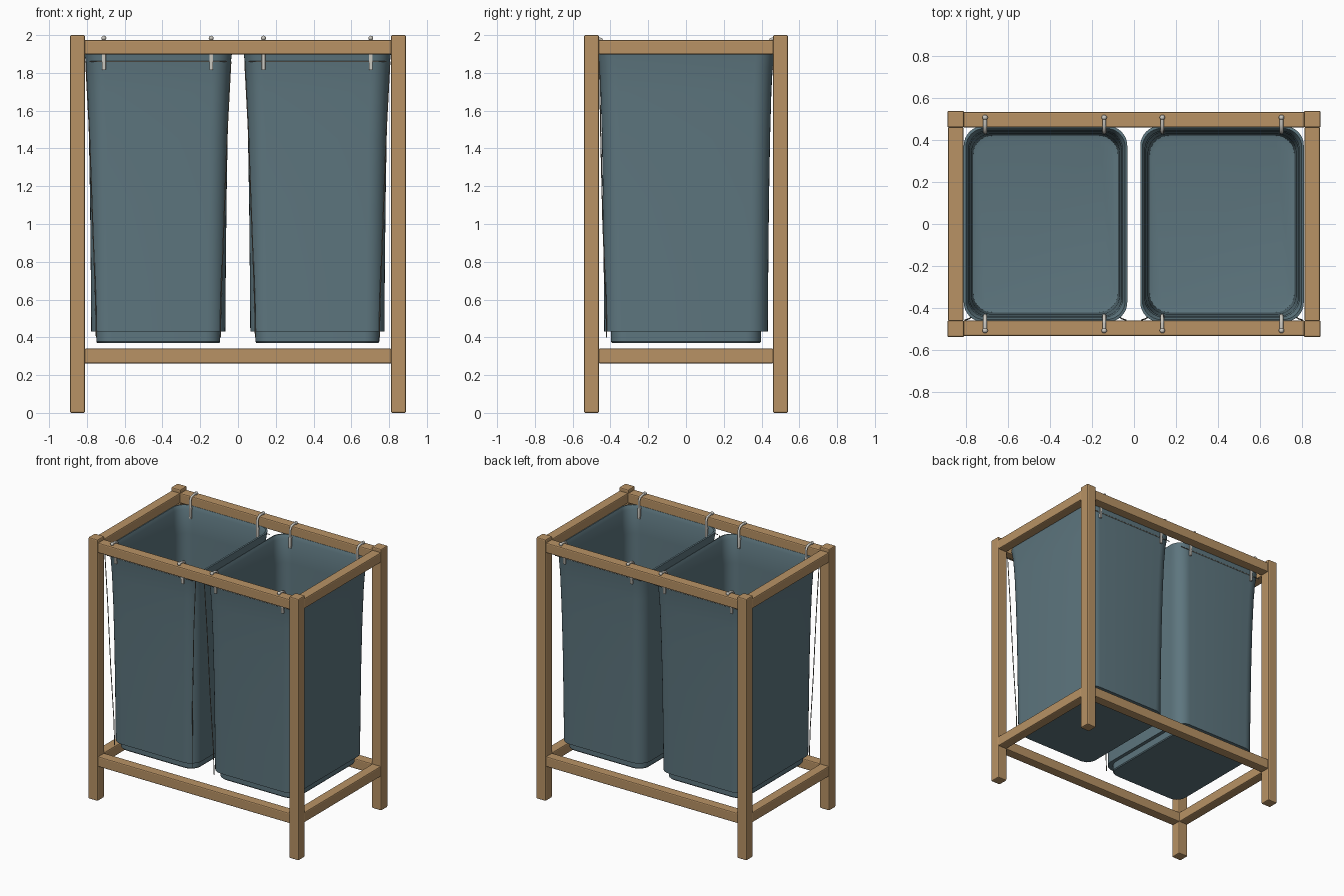
import bpy, bmesh, math
from mathutils import Vector

if "Cube" in bpy.data.objects:
    bpy.data.objects.remove(bpy.data.objects["Cube"])


def material(name, rgb):
    m = bpy.data.materials.new(name)
    m.diffuse_color = (*rgb, 1)
    m.use_nodes = True
    m.node_tree.nodes["Principled BSDF"].inputs["Base Color"].default_value = m.diffuse_color
    return m


WOOD = material("wood", (0.48, 0.29, 0.13))
FABRIC = material("fabric", (0.11, 0.18, 0.21))
METAL = material("metal", (0.6, 0.58, 0.53))
THREAD = material("thread", (0.25, 0.24, 0.2))


def finish(name, bm, mat, smooth=False):
    bmesh.ops.recalc_face_normals(bm, faces=bm.faces)
    me = bpy.data.meshes.new(name)
    bm.to_mesh(me)
    bm.free()
    ob = bpy.data.objects.new(name, me)
    bpy.context.collection.objects.link(ob)
    me.materials.append(mat)
    if smooth:
        bpy.ops.object.select_all(action='DESELECT')
        ob.select_set(True)
        bpy.context.view_layer.objects.active = ob
        bpy.ops.object.shade_smooth_by_angle(angle=math.radians(35))
    return ob


def box(name, lo, hi, mat, bevel=0.008):
    bm = bmesh.new()
    bmesh.ops.create_cube(bm, size=1)
    lo, hi = Vector(lo), Vector(hi)
    for v in bm.verts:
        v.co = (lo + hi) / 2 + v.co * (hi - lo)
    ob = finish(name, bm, mat)
    b = ob.modifiers.new("bevel", 'BEVEL')
    b.width, b.segments = bevel, 2
    return ob


def tube(name, points, radius, mat):
    cu = bpy.data.curves.new(name, 'CURVE')
    cu.dimensions = '3D'
    cu.bevel_depth, cu.bevel_resolution = radius, 1
    cu.use_fill_caps = True
    sp = cu.splines.new('POLY')
    sp.points.add(len(points) - 1)
    for p, co in zip(sp.points, points):
        p.co = (*co, 1)
    cu.materials.append(mat)
    ob = bpy.data.objects.new(name, cu)
    bpy.context.collection.objects.link(ob)


def rounded_loft(name, cx, rings, mat):
    """Loft rounded rectangles given as (half x, half y, corner radius, z), capping the ends."""
    bm = bmesh.new()
    loops = []
    for hx, hy, r, z in rings:
        loop = []
        for k, (sx, sy) in enumerate([(1, 1), (-1, 1), (-1, -1), (1, -1)]):
            for i in range(9):
                a = math.pi / 2 * (k + i / 8)
                loop.append(bm.verts.new((cx + sx * (hx - r) + r * math.cos(a),
                                          sy * (hy - r) + r * math.sin(a), z)))
        loops.append(loop)
    n = len(loops[0])
    for a, b in zip(loops, loops[1:]):
        for i in range(n):
            bm.faces.new((a[i], a[(i + 1) % n], b[(i + 1) % n], b[i]))
    bm.faces.new(loops[0])
    bm.faces.new(loops[-1])
    return finish(name, bm, mat, True)


# Wooden frame: posts and two levels of rails
for sx in (-1, 1):
    for sy in (-1, 1):
        x, y = sx * 0.85, sy * 0.5
        box("post", (x - 0.04, y - 0.04, 0), (x + 0.04, y + 0.04, 2), WOOD)
for level, z0, z1 in (("lower", 0.262, 0.34), ("upper", 1.898, 1.975)):
    for s in (-1, 1):
        y, x = s * 0.4975, s * 0.85
        box(level + "_long_rail", (-0.815, y - 0.0375, z0), (0.815, y + 0.0375, z1), WOOD)
        box(level + "_side_rail", (x - 0.0375, -0.465, z0), (x + 0.0375, 0.465, z1), WOOD)

# Bag wall: outer profile going up, over the rim, then down the inside to the floor
outer = [(0.355, 0.43), (0.357, 0.7), (0.361, 1.1), (0.367, 1.45),
         (0.374, 1.7), (0.381, 1.83), (0.390, 1.905)]
inner = [(0.380, 1.908), (0.368, 1.88), (0.363, 1.7), (0.353, 1.1), (0.345, 0.445)]

for side, cx in (("left", -0.422), ("right", 0.42)):
    rings = [(0.34, 0.41, 0.09, 0.43)]
    rings += [(h, h + 0.078, 0.095, z) for h, z in outer]
    rings += [(h, h + 0.076, 0.09, z) for h, z in inner]
    rings += [(0.33, 0.40, 0.09, 0.44)]
    rounded_loft(side + "_bag", cx, rings, FABRIC)
    rounded_loft(side + "_bag_base", cx, [(0.323, 0.392, 0.08, 0.37), (0.328, 0.397, 0.08, 0.377),
                                          (0.328, 0.397, 0.08, 0.435)], FABRIC)
    # Thin corner seams on the front, hem stitching on front and back
    for s in (-1, 1):
        tube(side + "_corner_seam", [(cx + s * 0.384, -0.458, 1.86), (cx + s * 0.365, -0.452, 1.5),
                                     (cx + s * 0.347, -0.44, 1.0), (cx + s * 0.332, -0.424, 0.6),
                                     (cx + s * 0.328, -0.42, 0.4)], 0.003, THREAD)
        tube(side + "_hem_stitch", [(cx - 0.365, s * 0.463, 1.86), (cx + 0.365, s * 0.463, 1.86)],
             0.003, THREAD)

# Metal hooks hanging the bags from the long rails
for x in (-0.71, -0.142, 0.135, 0.703):
    for s in (-1, 1):
        ya, yb = sorted((s * 0.432, s * 0.472))
        box("hook_clamp", (x - 0.01, ya, 1.815), (x + 0.01, yb, 1.9), METAL, 0.004)
        tube("hook_wire", [(x, s * 0.436, 1.83), (x, s * 0.436, 1.955), (x, s * 0.45, 1.978),
                           (x, s * 0.475, 1.984), (x, s * 0.505, 1.984)], 0.009, METAL)
        bm = bmesh.new()
        bmesh.ops.create_uvsphere(bm, u_segments=12, v_segments=8, radius=0.013)
        bmesh.ops.translate(bm, verts=bm.verts, vec=(x, s * 0.508, 1.984))
        finish("hook_tip", bm, METAL, True)
